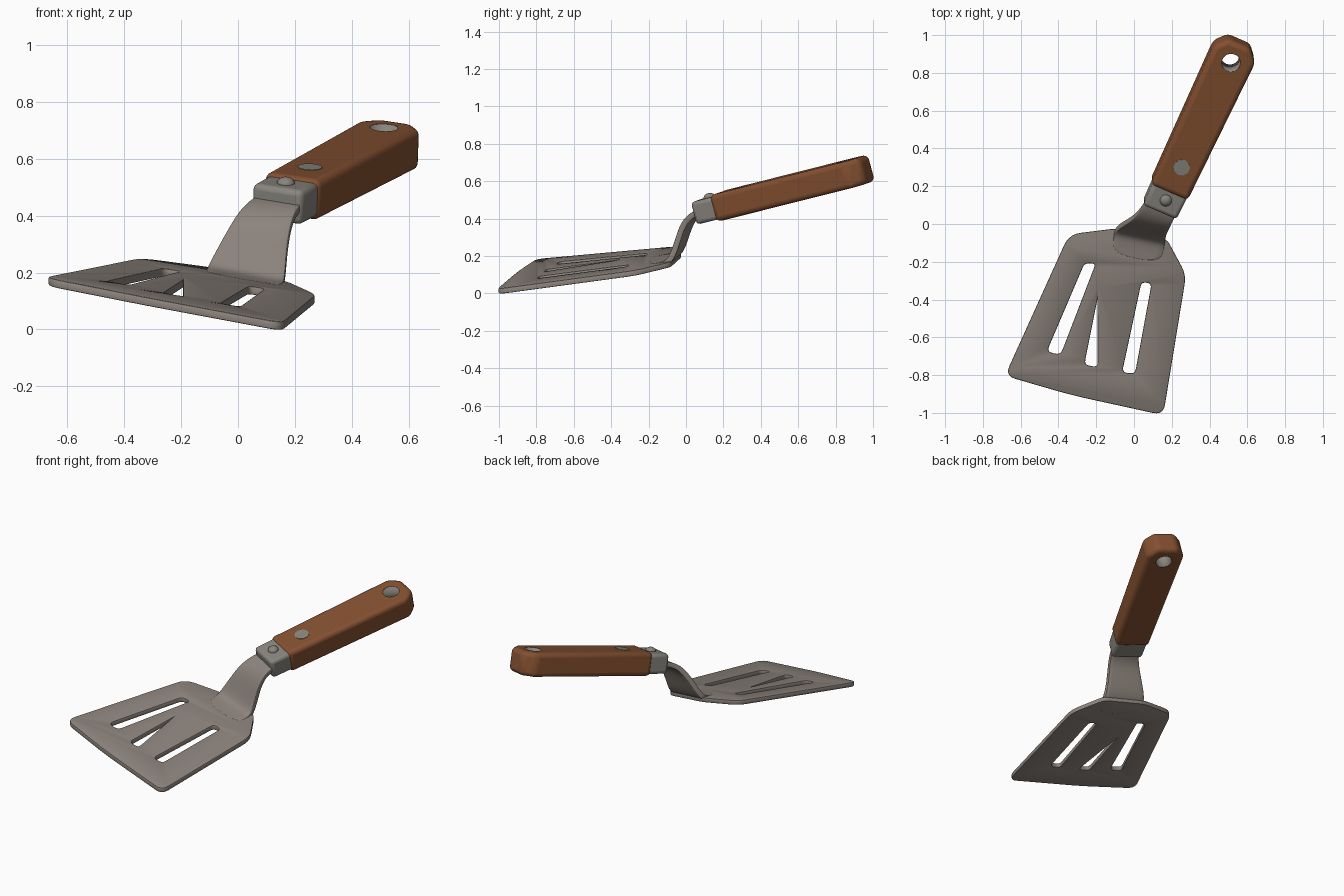
import bpy, bmesh
from mathutils import Matrix, Vector

cube = bpy.data.objects.get("Cube")
if cube:
    bpy.data.objects.remove(cube)


def material(name, rgb):
    m = bpy.data.materials.new(name)
    m.use_nodes = True
    m.diffuse_color = (*rgb, 1)
    m.node_tree.nodes["Principled BSDF"].inputs["Base Color"].default_value = (*rgb, 1)
    return m


STEEL = material("warm steel", (0.26, 0.225, 0.20))
FERRULE = material("grey steel", (0.25, 0.235, 0.21))
WOOD = material("brown wood", (0.23, 0.08, 0.03))

# Tilted handle frame: local x across, local y along, local z out of the top
along = Vector((0.415, 0.882, 0.222)).normalized()
across = Vector((0.885, -0.40, -0.14))
across = (across - along * across.dot(along)).normalized()
normal = across.cross(along)
FRAME = Matrix.Translation((0.185, 0.18, 0.465)) @ Matrix((across, along, normal)).transposed().to_4x4()


def add_object(name, bm, mat, matrix=None):
    bmesh.ops.recalc_face_normals(bm, faces=bm.faces)
    mesh = bpy.data.meshes.new(name)
    bm.to_mesh(mesh)
    bm.free()
    mesh.materials.append(mat)
    ob = bpy.data.objects.new(name, mesh)
    bpy.context.collection.objects.link(ob)
    if matrix:
        ob.matrix_world = matrix
    return ob


def smooth(ob, angle=0.6):
    bpy.ops.object.select_all(action='DESELECT')
    ob.select_set(True)
    bpy.context.view_layer.objects.active = ob
    bpy.ops.object.shade_smooth_by_angle(angle=angle)


def bevel(ob, width, segments):
    b = ob.modifiers.new("rounded edges", 'BEVEL')
    b.width, b.segments, b.limit_method = width, segments, 'ANGLE'
    b.angle_limit = 0.5


def prism(name, points, half, mat):
    """Outline extruded to both sides of the handle plane."""
    bm = bmesh.new()
    face = bm.faces.new([bm.verts.new((x, y, -half)) for x, y in points])
    top = bmesh.ops.extrude_face_region(bm, geom=[face])
    verts = [v for v in top["geom"] if isinstance(v, bmesh.types.BMVert)]
    bmesh.ops.translate(bm, verts=verts, vec=(0, 0, 2 * half))
    return add_object(name, bm, mat, FRAME)


def disc(name, y, z, radius, depth, mat, sides=24, caps=True):
    bm = bmesh.new()
    bmesh.ops.create_cone(bm, cap_ends=caps, segments=sides, radius1=radius, radius2=radius,
                          depth=depth, matrix=Matrix.Translation((0, y, z)))
    return add_object(name, bm, mat, FRAME)


def rounded(corners):
    """Round each (x, y, radius) corner of a polygon."""
    out = []
    for i, (x, y, r) in enumerate(corners):
        p = Vector((x, y))
        a = p + (Vector(corners[i - 1][:2]) - p).normalized() * r
        b = p + (Vector(corners[(i + 1) % len(corners)][:2]) - p).normalized() * r
        for k in range(6):
            t = k / 5
            out.append(a * (1 - t) ** 2 + p * 2 * t * (1 - t) + b * t ** 2)
    return out


def blade_height(x, y):
    return 0.194 - 0.152 * x + 0.16 * y


# Blade: filled outline with three slots, laid on a sloping plane
outline = [(-0.675, -0.80, 0.05), (-0.34, -0.06, 0.06), (-0.10, -0.03, 0.03), (0.17, -0.085, 0.03),
           (0.27, -0.27, 0.05), (0.15, -1.005, 0.05), (-0.33, -0.90, 0.1)]
slots = [
    [(-0.265, -0.20, 0.03), (-0.195, -0.205, 0.03), (-0.385, -0.70, 0.037), (-0.47, -0.68, 0.037)],
    [(-0.188, -0.34, 0.004), (-0.187, -0.765, 0.033), (-0.27, -0.75, 0.033)],
    [(0.035, -0.30, 0.031), (0.10, -0.31, 0.031), (0.01, -0.80, 0.034), (-0.07, -0.79, 0.034)],
]
curve = bpy.data.curves.new("blade outline", 'CURVE')
curve.dimensions, curve.fill_mode = '2D', 'BOTH'
curve.extrude, curve.bevel_depth, curve.bevel_resolution = 0.009, 0.006, 1
for loop in [outline] + slots:
    points = rounded(loop)
    spline = curve.splines.new('POLY')
    spline.points.add(len(points) - 1)
    for sp, p in zip(spline.points, points):
        sp.co = (p.x, p.y, 0, 1)
    spline.use_cyclic_u = True
helper = bpy.data.objects.new("blade outline", curve)
bpy.context.collection.objects.link(helper)
bpy.context.view_layer.update()
flat = bpy.data.meshes.new_from_object(helper.evaluated_get(bpy.context.evaluated_depsgraph_get()))
bpy.data.objects.remove(helper)
bm = bmesh.new()
bm.from_mesh(flat)
bmesh.ops.remove_doubles(bm, verts=bm.verts, dist=0.0003)
for v in bm.verts:
    v.co.z += blade_height(v.co.x, v.co.y)
for f in bm.faces:
    f.material_index = 0
smooth(add_object("blade", bm, STEEL))

# Neck: bent strip rising from the blade into the ferrule
rows = [((-0.12, -0.16), (0.14, -0.21)), ((-0.11, -0.08), (0.155, -0.13)),
        ((-0.105, -0.03, 0.215), (0.165, -0.085, 0.17)), ((-0.06, 0.0, 0.30), (0.17, -0.05, 0.26)),
        ((0.0, 0.035, 0.405), (0.185, -0.02, 0.37)), ((0.05, 0.10, 0.448), (0.213, 0.035, 0.425)),
        ((0.085, 0.165, 0.465), (0.24, 0.10, 0.44))]
bm = bmesh.new()
pairs = [[bm.verts.new(p if len(p) == 3 else (*p, blade_height(*p))) for p in row] for row in rows]
for (a, b), (c, d) in zip(pairs, pairs[1:]):
    bm.faces.new((a, b, d, c))
neck = add_object("neck", bm, STEEL)
sub = neck.modifiers.new("smooth bend", 'SUBSURF')
sub.levels = sub.render_levels = 3
solid = neck.modifiers.new("thickness", 'SOLIDIFY')
solid.thickness, solid.offset = 0.031, 0
bevel(neck, 0.006, 2)
smooth(neck)

# Wooden grip with a hanging hole
grip = prism("handle_grip", [(-0.107, 0), (0.107, 0), (0.121, 0.83), (0.065, 0.895),
                             (-0.065, 0.895), (-0.121, 0.83)], 0.0735, WOOD)
bevel(grip, 0.027, 4)
cutter = disc("hole_cutter", 0.785, 0, 0.05, 0.4, WOOD)
cutter.hide_render = True
cutter.hide_set(True)
cut = grip.modifiers.new("hanging hole", 'BOOLEAN')
cut.operation, cut.object, cut.solver = 'DIFFERENCE', cutter, 'EXACT'
smooth(grip)

# Metal lining of the hole
lining = disc("hole_lining", 0.785, 0, 0.051, 0.146, FERRULE, caps=False)
wall = lining.modifiers.new("wall", 'SOLIDIFY')
wall.thickness, wall.offset = 0.004, 0
smooth(lining)

# Ferrule, its domed screw and the flush rivet on the grip
ferrule = prism("ferrule", [(-0.097, -0.12), (0.097, -0.12), (0.1, 0.03), (-0.1, 0.03)], 0.062, FERRULE)
bevel(ferrule, 0.02, 3)
smooth(ferrule)

bm = bmesh.new()
bmesh.ops.create_uvsphere(bm, u_segments=20, v_segments=10, radius=0.032,
                          matrix=Matrix.Translation((0, -0.045, 0.06)) @ Matrix.Diagonal((1, 1, 0.75, 1)))
smooth(add_object("ferrule_screw", bm, FERRULE, FRAME))

disc("grip_rivet", 0.157, 0.0725, 0.044, 0.006, FERRULE, sides=10)
